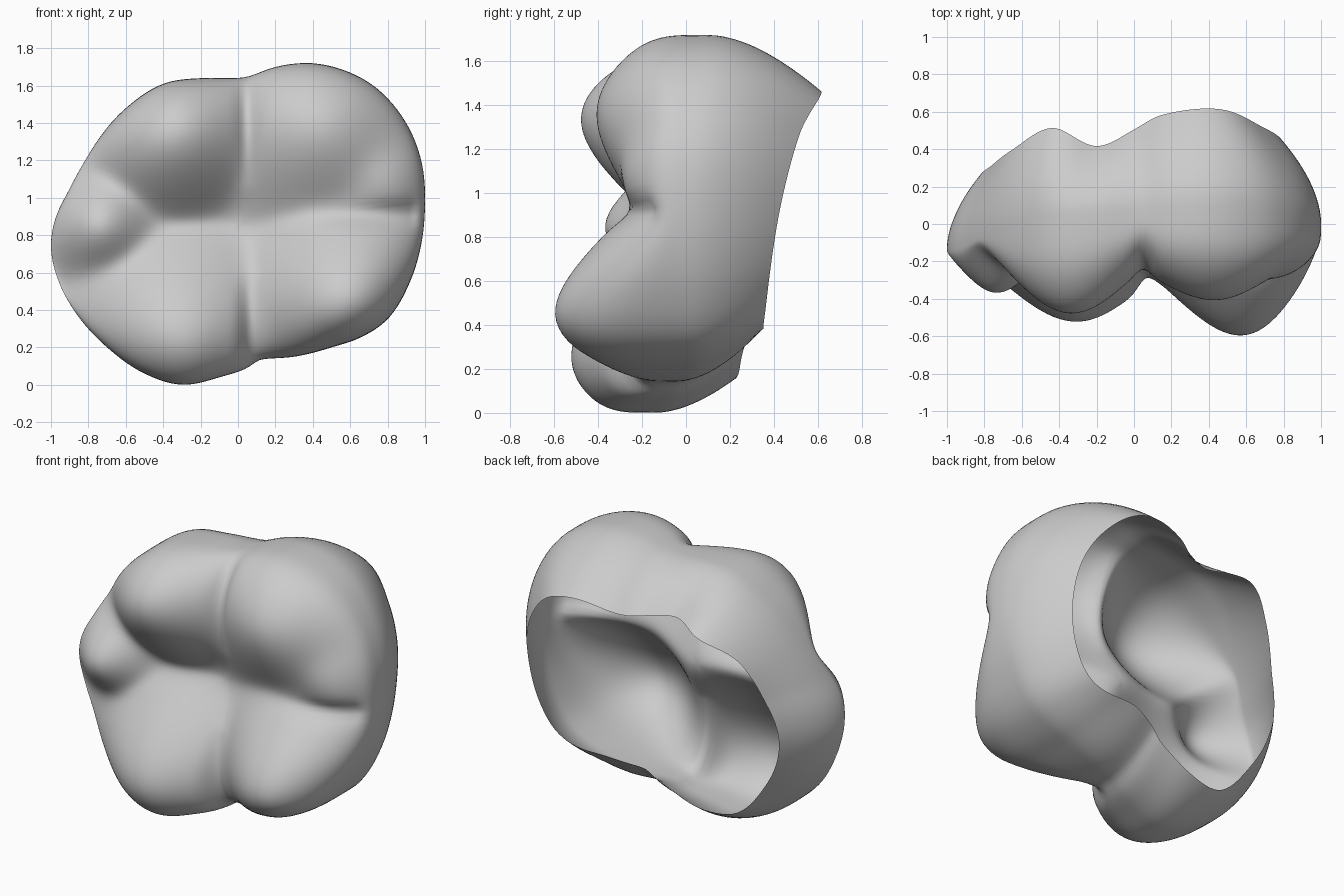
import bpy, bmesh, math

if "Cube" in bpy.data.objects:
    bpy.data.objects.remove(bpy.data.objects["Cube"])

CX, CZ = 0.0, 0.86          # pole of the polar grid (front view)
SEG, FRONT, BACK = 160, 52, 14

# widest outline of the crown, front view (x, z)
OUTLINE = [(1.0, .95), (.98, 1.2), (.9, 1.4), (.75, 1.58), (.6, 1.67), (.4, 1.72), (.2, 1.70),
           (.06, 1.65), (-.04, 1.64), (-.2, 1.64), (-.4, 1.61), (-.6, 1.48), (-.8, 1.23),
           (-.9, 1.05), (-.98, .88), (-1.0, .72), (-.95, .53), (-.85, .36), (-.7, .2),
           (-.5, .06), (-.3, .0), (-.1, .04), (.05, .09), (.12, .135), (.3, .15),
           (.5, .2), (.65, .25), (.8, .35), (.92, .55), (.98, .75)]

# angle, depth of widest ring, rim depth, rim scale
RIM = [(0, .0, .42, .80), (30, .05, .52, .76), (52, .1, .62, .73), (75, .1, .59, .67),
       (90, .08, .51, .69), (110, .06, .42, .72), (130, .04, .52, .79), (150, -.03, .40, .86),
       (180, -.12, .28, .82), (212, -.14, .21, .84), (235, -.14, .20, .88), (252, -.14, .24, .80),
       (275, -.08, .27, .73), (300, .0, .35, .69), (325, .02, .36, .80)]

# cusps: x, z, peak depth, slope, roundness
CUSPS = [(.63, .38, -.665, 1.25, .3), (-.33, .20, -.555, 1.0, .3), (-.36, 1.38, -.51, 1.3, .3),
         (.45, 1.40, -.43, .75, .25), (-.75, .85, -.39, 1.3, .15), (.80, 1.1, -.31, 1.0, .25),
         (.05, .86, -.04, .1, .3)]

# narrow fissures, fading from the outer end: x1, z1, x2, z2, depth
FISSURES = [(.05, 1.7, .05, 1.05, .08), (.07, .1, .05, .6, .09), (.92, .92, .4, .9, .06)]


def periodic(pairs):
    """Smooth closed interpolation of (degrees, value) pairs."""
    p = sorted((a % 360, v) for a, v in pairs)
    p = [(a - 360, v) for a, v in p[-2:]] + p + [(a + 360, v) for a, v in p[:3]]

    def slope(i):
        return (p[i + 1][1] - p[i - 1][1]) / (p[i + 1][0] - p[i - 1][0])

    def f(a):
        i = next(k for k in range(1, len(p) - 2) if p[k][0] <= a <= p[k + 1][0])
        h = p[i + 1][0] - p[i][0]
        t = (a - p[i][0]) / h
        return ((2*t**3 - 3*t*t + 1) * p[i][1] + (t**3 - 2*t*t + t) * h * slope(i)
                + (3*t*t - 2*t**3) * p[i + 1][1] + (t**3 - t*t) * h * slope(i + 1))
    return f


def biting_depth(x, z):
    """Smooth union of the cusps with the fissures cut in."""
    k = 20
    y = -math.log(sum(math.exp(-k * (p + m * (math.sqrt((x - cx)**2 + (z - cz)**2 + r * r) - r)))
                      for cx, cz, p, m, r in CUSPS)) / k
    for x1, z1, x2, z2, d in FISSURES:
        dx, dz = x2 - x1, z2 - z1
        t = max(0, min(1, ((x - x1) * dx + (z - z1) * dz) / (dx * dx + dz * dz)))
        dist2 = (x - x1 - t * dx)**2 + (z - z1 - t * dz)**2
        y += d * (1 - t) * math.exp(-dist2 / .0025)
    return y


radius = periodic([(math.degrees(math.atan2(z - CZ, x - CX)), math.hypot(x - CX, z - CZ))
                   for x, z in OUTLINE])
belt, rim_y, rim_s = (periodic([(r[0], r[i]) for r in RIM]) for i in (1, 2, 3))

bm = bmesh.new()
centre = bm.verts.new((CX, biting_depth(CX, CZ), CZ))
rings = [[] for _ in range(FRONT + BACK)]
P = 4.3
for j in range(SEG):
    deg = 360 * j / SEG
    ca, sa = math.cos(math.radians(deg)), math.sin(math.radians(deg))
    R, yb, yr, sr = radius(deg), belt(deg), rim_y(deg), rim_s(deg)
    # biting surface, rounding over to the widest ring
    for i in range(FRONT):
        s = math.sin(math.pi / 2 * (i + 1) / FRONT)
        x, z = CX + R * s * ca, CZ + R * s * sa
        g = max(0, 1 - s**P) ** (1 / P)
        y = yb - (yb - biting_depth(x, z)) * g
        rings[i].append(bm.verts.new((x, y, z)))
    # side wall tapering to the open rim
    for i in range(BACK):
        t = (i + 1) / BACK
        s = 1 - (1 - sr) * t**1.8
        rings[FRONT + i].append(bm.verts.new((CX + R * s * ca, yb + (yr - yb) * t, CZ + R * s * sa)))

for j in range(SEG):
    n = (j + 1) % SEG
    bm.faces.new((centre, rings[0][j], rings[0][n]))
    for a, b in zip(rings, rings[1:]):
        bm.faces.new((a[j], b[j], b[n], a[n]))

mesh = bpy.data.meshes.new("molar_crown_shell")
bm.to_mesh(mesh)
bm.free()
for f in mesh.polygons:
    f.use_smooth = True
crown = bpy.data.objects.new("molar_crown_shell", mesh)
bpy.context.collection.objects.link(crown)

# light relaxing of the creases
relax = crown.modifiers.new("relax", 'SMOOTH')
relax.factor, relax.iterations = 0.5, 2
